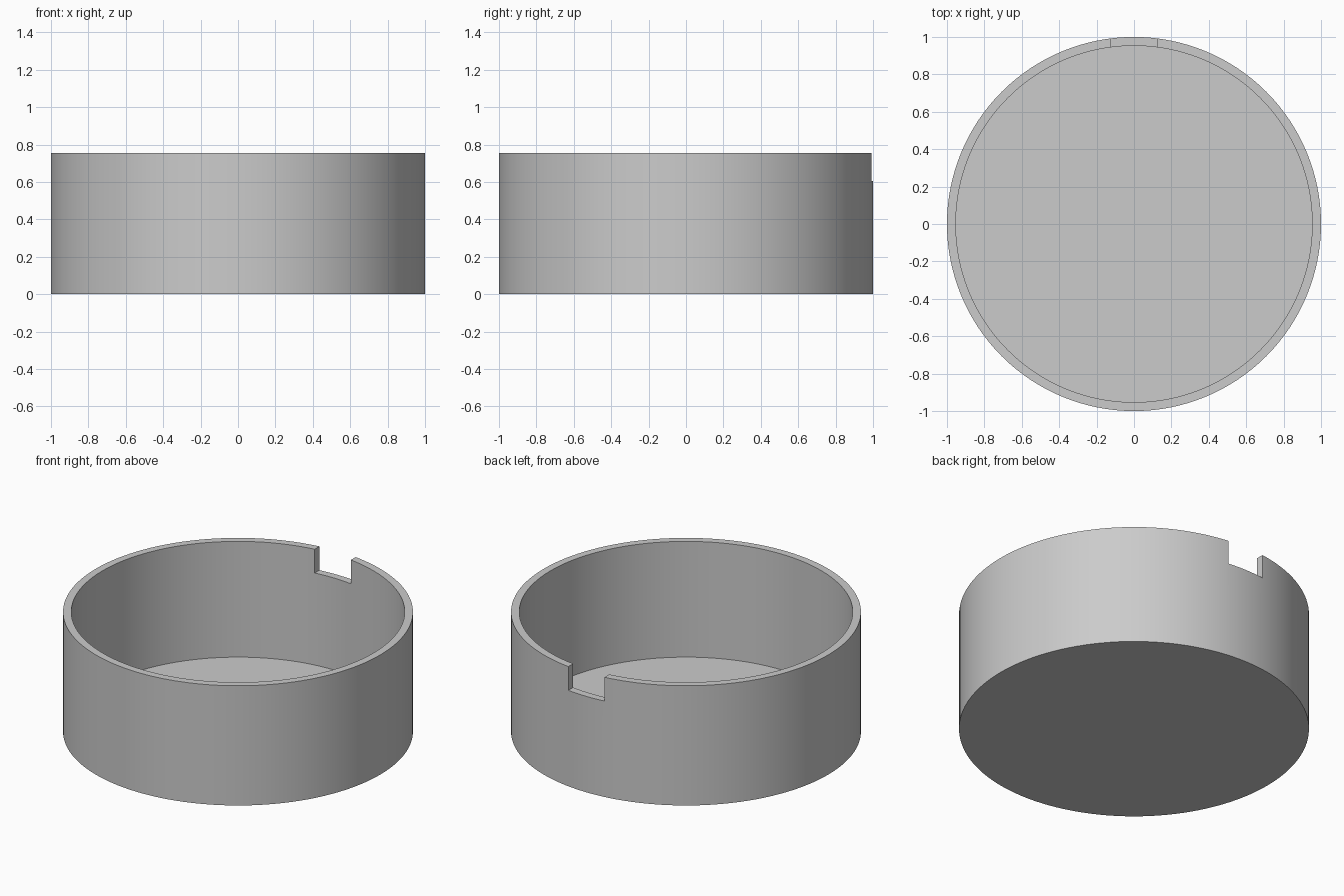
import bpy, bmesh, math

if "Cube" in bpy.data.objects:
    bpy.data.objects.remove(bpy.data.objects["Cube"])

SEG = 128
OUTER, INNER = 1.0, 0.953
HEIGHT, FLOOR = 0.755, 0.025
NOTCH_HALF, NOTCH_Z = 0.126, 0.605

grey = bpy.data.materials.new("plain grey")
grey.diffuse_color = (0.6, 0.6, 0.6, 1)
grey.use_nodes = True
grey.node_tree.nodes["Principled BSDF"].inputs["Base Color"].default_value = grey.diffuse_color


def add_object(name, bm):
    bmesh.ops.recalc_face_normals(bm, faces=bm.faces)
    mesh = bpy.data.meshes.new(name)
    bm.to_mesh(mesh)
    bm.free()
    obj = bpy.data.objects.new(name, mesh)
    bpy.context.collection.objects.link(obj)
    mesh.materials.append(grey)
    return obj


# Round open container: stacked rings, capped underneath and on the inner floor
bm = bmesh.new()
profile = [(OUTER, 0), (OUTER, HEIGHT), (INNER, HEIGHT), (INNER, FLOOR)]
rings = [[bm.verts.new((r * math.cos(2 * math.pi * i / SEG),
                        r * math.sin(2 * math.pi * i / SEG), z))
          for i in range(SEG)] for r, z in profile]
for a, b in zip(rings, rings[1:]):
    for i in range(SEG):
        j = (i + 1) % SEG
        bm.faces.new((a[i], a[j], b[j], b[i]))
bm.faces.new(rings[0])
bm.faces.new(rings[-1])
container = add_object("container", bm)

# Box that cuts the notch in the back rim
bm = bmesh.new()
bmesh.ops.create_cube(bm, size=1)
for v in bm.verts:
    v.co = (v.co.x * 2 * NOTCH_HALF, 1 + v.co.y * 0.4, NOTCH_Z + (v.co.z + 0.5) * 0.4)
cutter = add_object("notch_cutter", bm)
cutter.hide_render = True

notch = container.modifiers.new("notch", 'BOOLEAN')
notch.operation = 'DIFFERENCE'
notch.solver = 'EXACT'
notch.object = cutter

# Bake the notch, then remove the cutter
bpy.context.view_layer.objects.active = container
container.select_set(True)
bpy.ops.object.modifier_apply(modifier=notch.name)
bpy.data.objects.remove(cutter)
bpy.ops.object.shade_smooth_by_angle(angle=math.radians(30))
